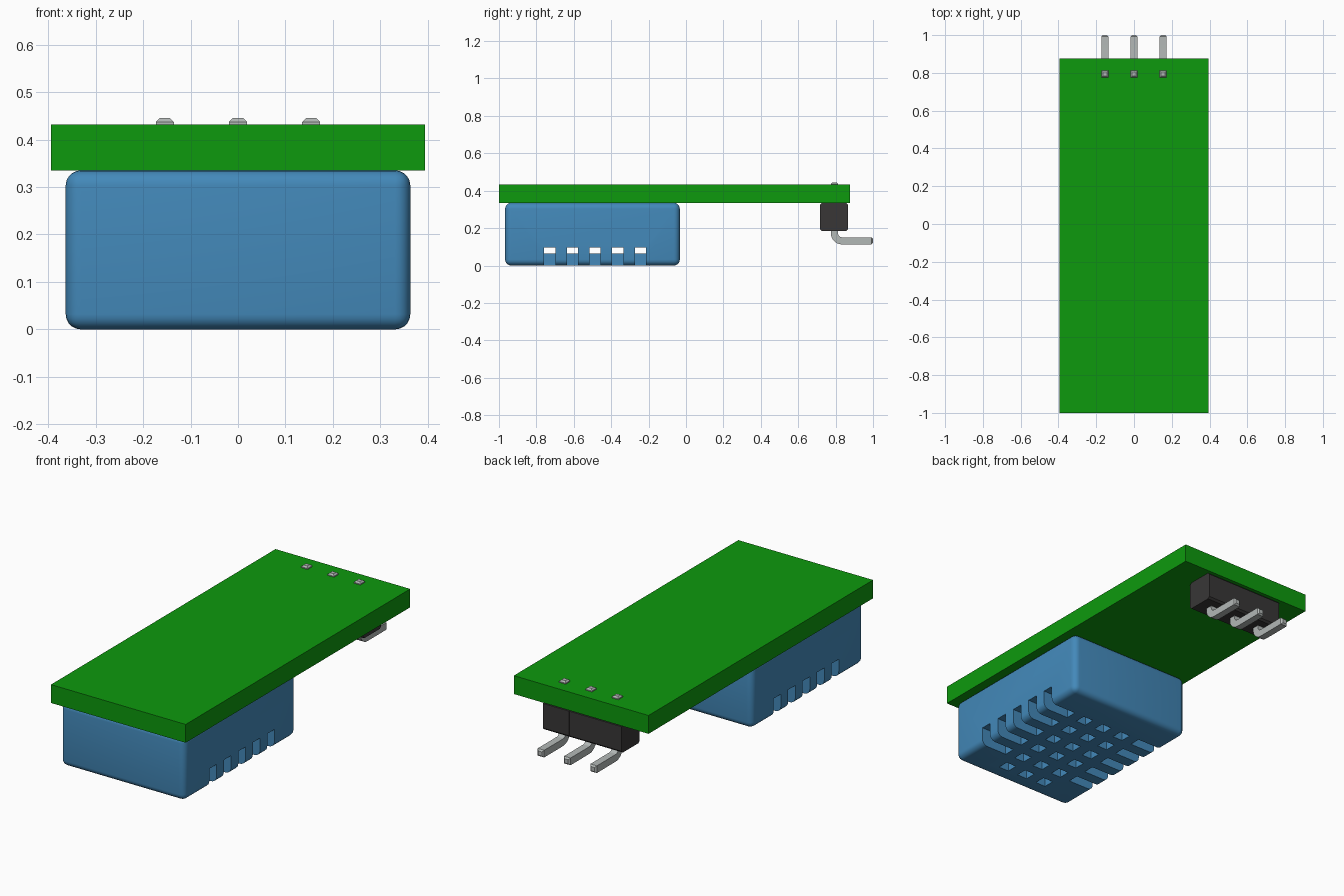
import bpy, bmesh, math
from mathutils import Matrix

cube = bpy.data.objects.get("Cube")
if cube:
    bpy.data.objects.remove(cube, do_unlink=True)


def material(name, rgb):
    m = bpy.data.materials.new(name)
    m.use_nodes = True
    m.diffuse_color = (*rgb, 1)
    m.node_tree.nodes["Principled BSDF"].inputs["Base Color"].default_value = (*rgb, 1)
    return m


GREEN = material("board green", (0.004, 0.32, 0.004))
BLUE = material("housing blue", (0.056, 0.25, 0.49))
BLACK = material("header black", (0.04, 0.037, 0.037))
METAL = material("pin grey", (0.45, 0.48, 0.47))


def add_box(bm, lo, hi):
    size = [b - a for a, b in zip(lo, hi)]
    mid = [(a + b) / 2 for a, b in zip(lo, hi)]
    bmesh.ops.create_cube(bm, size=1, matrix=Matrix.Translation(mid) @ Matrix.Diagonal((*size, 1)))


def finish(bm, name, mat=None):
    bmesh.ops.recalc_face_normals(bm, faces=bm.faces)
    mesh = bpy.data.meshes.new(name)
    bm.to_mesh(mesh)
    bm.free()
    ob = bpy.data.objects.new(name, mesh)
    bpy.context.collection.objects.link(ob)
    if mat:
        mesh.materials.append(mat)
    return ob


def select(ob):
    bpy.ops.object.select_all(action='DESELECT')
    ob.select_set(True)
    bpy.context.view_layer.objects.active = ob


def cut(ob, cutter):
    cutter.hide_render = True
    mod = ob.modifiers.new("cut", 'BOOLEAN')
    mod.object = cutter
    mod.solver = 'EXACT'
    select(ob)
    bpy.ops.object.modifier_apply(modifier=mod.name)
    bpy.data.objects.remove(cutter, do_unlink=True)


# Circuit board
W, UNDER, TOP = 0.394, 0.335, 0.432
bm = bmesh.new()
add_box(bm, (-W, -1, UNDER), (W, 0.876, TOP))
finish(bm, "circuit_board", GREEN)

# Rounded sensor housing
bm = bmesh.new()
add_box(bm, (-0.363, -0.967, 0), (0.363, -0.033, UNDER))
bmesh.ops.bevel(bm, geom=bm.edges[:], offset=0.032, segments=5, profile=0.5, affect='EDGES')
housing = finish(bm, "sensor_housing", BLUE)

# Hollow inside
bm = bmesh.new()
add_box(bm, (-0.31, -0.91, 0.065), (0.31, -0.09, 0.29))
cut(housing, finish(bm, "cavity_cutter"))

# Side slots that wrap under the edge, and square vents in the floor
PITCH, HALF = 0.121, 0.03
bm = bmesh.new()
for row in range(6):
    y = -0.849 + row * PITCH
    for col in (-1, 0, 1):
        x = col * PITCH
        add_box(bm, (x - HALF, y - HALF, -0.1), (x + HALF, y + HALF, 0.08))
    if row:
        add_box(bm, (-0.5, y - HALF, -0.1), (-0.21, y + HALF, 0.097))
        add_box(bm, (0.21, y - HALF, -0.1), (0.5, y + HALF, 0.097))
cut(housing, finish(bm, "vent_cutter"))
select(housing)
bpy.ops.object.shade_smooth_by_angle(angle=math.radians(35))


# Right-angle pin: square rings swept along a bent path
def make_pin(name, x):
    r, y0, z0, bend = 0.019, 0.794, 0.132, 0.04
    c = 0.008
    path = [(y0, 0.445, 0, r - c), (y0, 0.445 - c, 0, r)]
    for i in range(9):
        a = math.pi / 2 * i / 8
        path.append((y0 + bend * (1 - math.cos(a)), z0 + bend * (1 - math.sin(a)), a, r))
    path += [(1 - c, z0, math.pi / 2, r), (1, z0, math.pi / 2, r - c)]
    bm = bmesh.new()
    rings = []
    for y, z, a, h in path:
        rings.append([bm.verts.new((x + u * h, y + v * h * math.cos(a), z + v * h * math.sin(a)))
                      for u, v in ((-1, -1), (1, -1), (1, 1), (-1, 1))])
    for p, q in zip(rings, rings[1:]):
        for i in range(4):
            j = (i + 1) % 4
            bm.faces.new((p[i], p[j], q[j], q[i]))
    bm.faces.new(rings[0])
    bm.faces.new(rings[-1])
    pin = finish(bm, name, METAL)
    select(pin)
    bpy.ops.object.shade_smooth_by_angle(angle=math.radians(30))


# Three header blocks, chamfered along their width, each with a pin
for side, x in (("right", -0.154), ("middle", 0), ("left", 0.154)):
    bm = bmesh.new()
    add_box(bm, (x - 0.0765, 0.716, 0.185), (x + 0.0765, 0.866, UNDER))
    long_edges = [e for e in bm.edges if abs(e.verts[0].co.x - e.verts[1].co.x) > 0.1]
    bmesh.ops.bevel(bm, geom=long_edges, offset=0.01, segments=1, affect='EDGES')
    finish(bm, side + "_header_block", BLACK)
    make_pin(side + "_pin", x)
